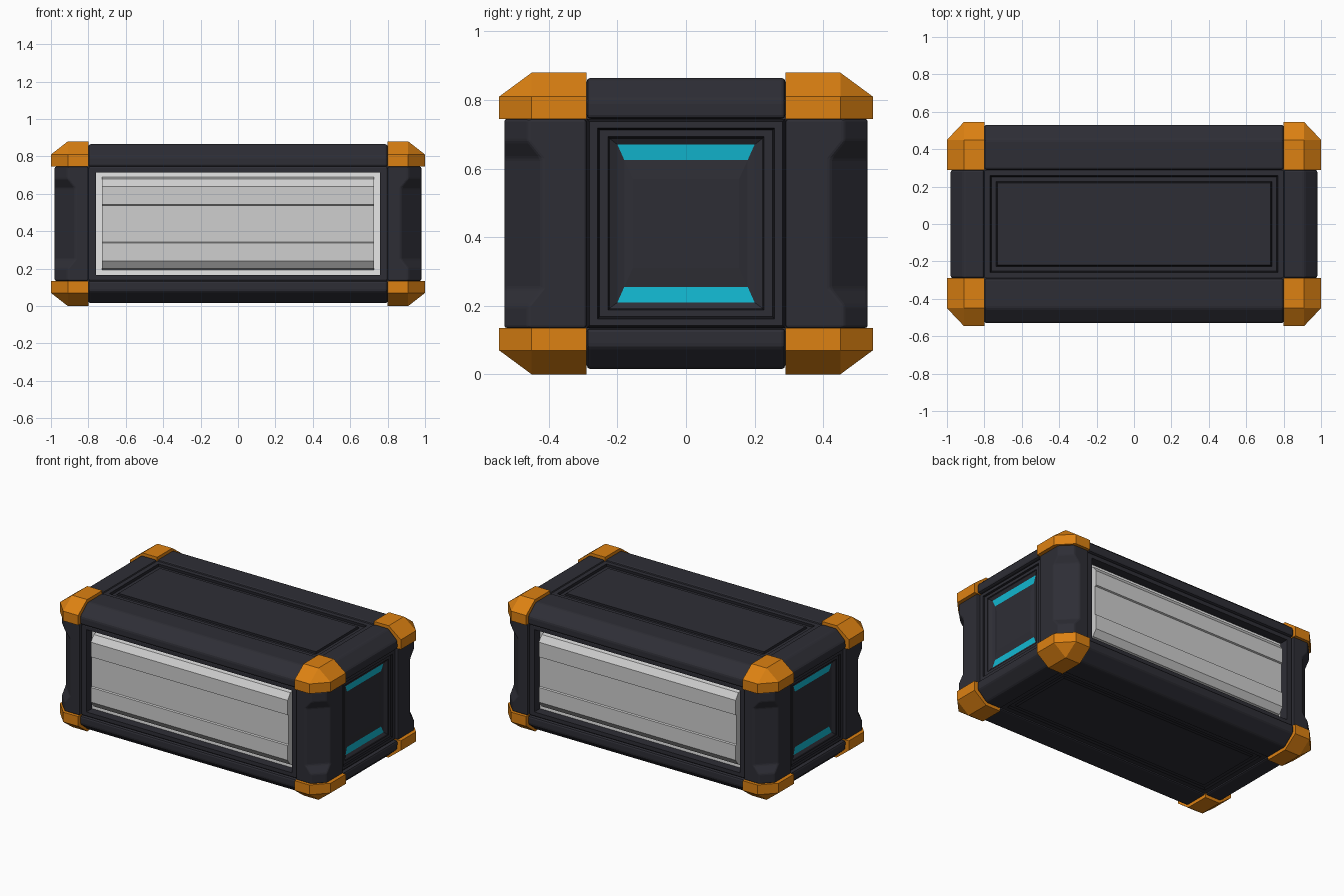
import bpy, bmesh
from math import radians
from mathutils import Matrix, Vector

cube = bpy.data.objects.get("Cube")
if cube:
    bpy.data.objects.remove(cube, do_unlink=True)

MID = 0.44  # height of the crate's centre


def material(name, r, g, b):
    m = bpy.data.materials.new(name)
    m.use_nodes = True
    m.diffuse_color = (r, g, b, 1)
    bsdf = next(n for n in m.node_tree.nodes if n.type == "BSDF_PRINCIPLED")
    bsdf.inputs["Base Color"].default_value = (r, g, b, 1)
    return m


charcoal = material("charcoal", 0.027, 0.027, 0.036)
black = material("seam_black", 0.008, 0.008, 0.011)
orange = material("orange", 0.72, 0.22, 0.006)
silver = material("silver", 0.62, 0.62, 0.62)
white = material("white", 1.0, 1.0, 1.0)
cyan = material("cyan", 0.006, 0.48, 0.64)


def finish(name, bm, mats, bevel=0):
    mesh = bpy.data.meshes.new(name)
    bm.to_mesh(mesh)
    bm.free()
    for m in mats:
        mesh.materials.append(m)
    ob = bpy.data.objects.new(name, mesh)
    ob.location.z = MID
    bpy.context.collection.objects.link(ob)
    if bevel:
        mod = ob.modifiers.new("soft_edges", "BEVEL")
        mod.width = bevel
        mod.segments = 2
        mod.limit_method = "ANGLE"
        mod.angle_limit = radians(25)
    return ob


def loft(name, rings, mat, signs=(1, 1, 1), bevel=0):
    """Closed solid through matching rings of points, mirrored by signs."""
    bm = bmesh.new()
    loops = [[bm.verts.new([c * s for c, s in zip(p, signs)]) for p in ring] for ring in rings]
    n = len(rings[0])
    for a, b in zip(loops, loops[1:]):
        for i in range(n):
            j = (i + 1) % n
            bm.faces.new((a[i], a[j], b[j], b[i]))
    bm.faces.new(loops[0])
    bm.faces.new(loops[-1])
    bmesh.ops.remove_doubles(bm, verts=bm.verts, dist=1e-5)
    bmesh.ops.recalc_face_normals(bm, faces=bm.faces)
    return finish(name, bm, [mat], bevel)


def stepped(name, half_u, half_v, steps, mats, pick, turn):
    """Concentric rectangles (inset u, inset v, height) joined and filled."""
    bm = bmesh.new()
    corners = ((-1, -1), (1, -1), (1, 1), (-1, 1))
    loops = [[bm.verts.new(turn @ Vector((a * (half_u - du), b * (half_v - dv), w)))
              for a, b in corners] for du, dv, w in steps]
    for k, (a, b) in enumerate(zip(loops, loops[1:])):
        for i in range(4):
            j = (i + 1) % 4
            bm.faces.new((a[i], a[j], b[j], b[i])).material_index = pick(k, i)
    bm.faces.new(loops[-1]).material_index = pick(len(steps) - 1, 0)
    return finish(name, bm, mats)


def side(s, neg, pos):
    return pos if s > 0 else neg


# Inner core
core = [(-0.92, -0.44), (0.92, -0.44), (0.92, 0.44), (-0.92, 0.44)]
loft("core", [[(x, y, z) for x, y in core] for z in (-0.38, 0.38)], charcoal)


# Corner caps and upright columns
def outline(x, y, cx, cy):
    return [(0.8, 0.29), (x, 0.29), (x, y - cy), (x - cx, y), (0.8, y)]


cap_wall = outline(1.0, 0.545, 0.09, 0.095)
cap_top = [(0.8, 0.29), (0.91, 0.29), (0.91, 0.45), (0.91, 0.45), (0.8, 0.45)]
cap = [[(x, y, z) for x, y in ring]
       for ring, z in ((cap_wall, 0.305), (cap_wall, 0.37), (cap_top, 0.44))]
column = [[(x, y, z) for x, y in outline(0.98, 0.53, c, c)]
          for z, c in ((-0.305, 0.07), (-0.24, 0.07), (-0.19, 0.11),
                       (0.19, 0.11), (0.24, 0.07), (0.305, 0.07))]
for sx in (-1, 1):
    for sy in (-1, 1):
        where = side(sy, "front", "back") + "_" + side(sx, "right", "left")
        loft("column_" + where, column, charcoal, (sx, sy, 1), 0.008)
        for sz in (-1, 1):
            loft("corner_cap_" + side(sz, "bottom", "top") + "_" + where,
                 cap, orange, (sx, sy, sz))


# Edge beams between the caps
def beam_profile(inner, shoulder, outer):
    return [(inner, 0.305), (inner, 0.425), (shoulder, 0.425), (outer, 0.36), (outer, 0.305)]


long_beam = [[(x, y, z) for y, z in beam_profile(0.29, 0.45, 0.53)] for x in (-0.8, 0.8)]
short_beam = [[(x, y, z) for x, z in beam_profile(0.8, 0.91, 0.98)] for y in (-0.29, 0.29)]
for sz in (-1, 1):
    level = side(sz, "bottom", "top")
    for s in (-1, 1):
        loft("long_beam_" + level + "_" + side(s, "front", "back"),
             long_beam, charcoal, (1, s, sz), 0.012)
        loft("short_beam_" + level + "_" + side(s, "right", "left"),
             short_beam, charcoal, (s, 1, sz), 0.012)

# Top and bottom panels with a channel around the middle
lid = [(d, d, h) for d, h in ((0, 0.415), (0.03, 0.415), (0.038, 0.403),
                              (0.062, 0.403), (0.07, 0.413))]
for name, angle in (("top_panel", 0), ("bottom_panel", 180)):
    stepped(name, 0.8, 0.29, lid, [charcoal, black], lambda k, i: int(k in (1, 3)),
            Matrix.Rotation(radians(angle), 3, "X"))

# End panels with recessed centre and two cyan light strips
end = [(0, 0, 0.955), (0.008, 0.008, 0.962), (0.032, 0.027, 0.962), (0.038, 0.033, 0.952),
       (0.062, 0.052, 0.952), (0.068, 0.058, 0.946), (0.09, 0.075, 0.935),
       (0.11, 0.12, 0.931), (0.135, 0.175, 0.936)]


def end_colour(k, i):
    if k == 6 and i in (0, 2):
        return 2
    return int(k in (0, 2, 4))


upright = Matrix.Rotation(radians(90), 3, "X")
for name, angle in (("end_panel_left", 90), ("end_panel_right", -90)):
    stepped(name, 0.29, 0.305, end, [charcoal, black, cyan], end_colour,
            Matrix.Rotation(radians(angle), 3, "Z") @ upright)

# Window surrounds with white backing, and ribbed silver shutters
window = [(0, 0, 0.51), (0.01, 0.008, 0.515), (0.04, 0.03, 0.515), (0.04, 0.03, 0.455)]
half = [(0.45, 0.25), (0.485, 0.24), (0.515, 0.2), (0.515, 0.102), (0.505, 0.098)]
shutter_profile = half + [(y, -z) for y, z in reversed(half)]
shutter = [[(x, y, z) for y, z in shutter_profile] for x in (-0.727, 0.727)]
for s, angle in ((-1, 0), (1, 180)):
    face = side(s, "front", "back")
    stepped("window_frame_" + face, 0.8, 0.305, window, [charcoal, white],
            lambda k, i: int(k == 3), Matrix.Rotation(radians(angle), 3, "Z") @ upright)
    loft("shutter_" + face, shutter, silver, (1, s, 1))
